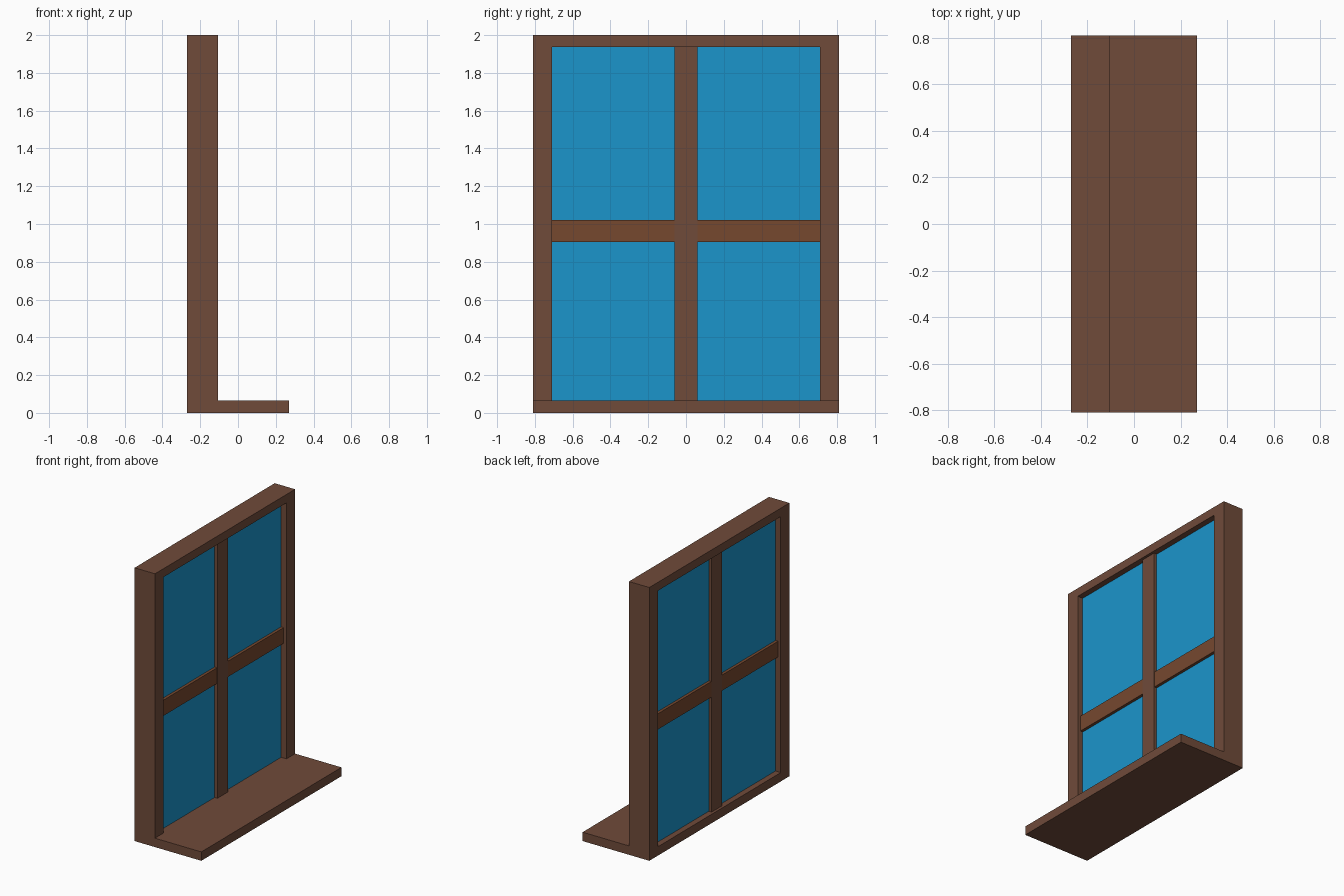
import bpy

if "Cube" in bpy.data.objects:
    bpy.data.objects.remove(bpy.data.objects["Cube"])


def material(name, color):
    m = bpy.data.materials.new(name)
    m.diffuse_color = (*color, 1)
    m.use_nodes = True
    m.node_tree.nodes["Principled BSDF"].inputs["Base Color"].default_value = m.diffuse_color
    return m


wood = material("wood", (0.16, 0.070, 0.042, 1)[:3])
bar_wood = material("bar_wood", (0.18, 0.065, 0.028))
blue = material("blue_glass", (0.011, 0.30, 0.60))


def box(name, x, y, z, mat):
    """Axis-aligned box from (min, max) ranges."""
    loc = [(a + b) / 2 for a, b in (x, y, z)]
    bpy.ops.mesh.primitive_cube_add(size=1, location=loc)
    ob = bpy.context.object
    ob.name = name
    ob.scale = [b - a for a, b in (x, y, z)]
    bpy.ops.object.transform_apply(location=False, rotation=False, scale=True)
    ob.data.materials.append(mat)
    return ob


BACK, FRONT = -0.27, -0.105      # frame depth
W, IN = 0.81, 0.71               # outer and inner half width
SILL, HEAD, TOP = 0.065, 1.938, 2.0

# Outer frame with sill: L-shaped side profile, then one opening
frame = box("frame", (BACK, FRONT), (-W, W), (SILL, TOP), wood)
verts = [(BACK, 0), (-BACK, 0), (-BACK, SILL), (FRONT, SILL), (FRONT, TOP), (BACK, TOP)]
n = len(verts)
frame.data.clear_geometry()
frame.data.from_pydata(
    [(x, y, z) for y in (-W, W) for x, z in verts], [],
    [tuple(range(n)), tuple(range(2 * n - 1, n - 1, -1))]
    + [(i, i + n, (i + 1) % n + n, (i + 1) % n) for i in range(n)])
frame.location = (0, 0, 0)

opening = box("opening_cutter", (-0.4, 0.4), (-IN, IN), (SILL, HEAD), wood)
opening.hide_render = True
opening.hide_set(True)
cut = frame.modifiers.new("opening", "BOOLEAN")
cut.operation = "DIFFERENCE"
cut.solver = "EXACT"
cut.object = opening

# Glazing bars
box("vertical_bar", (BACK + 0.02, FRONT - 0.02), (-0.06, 0.06), (SILL, HEAD), wood)
box("horizontal_bar", (BACK + 0.022, FRONT - 0.022), (-IN, IN), (0.905, 1.02), bar_wood)

# Glass pane
box("glass", (BACK + 0.043, FRONT - 0.043), (-IN, IN), (SILL, HEAD), blue)
